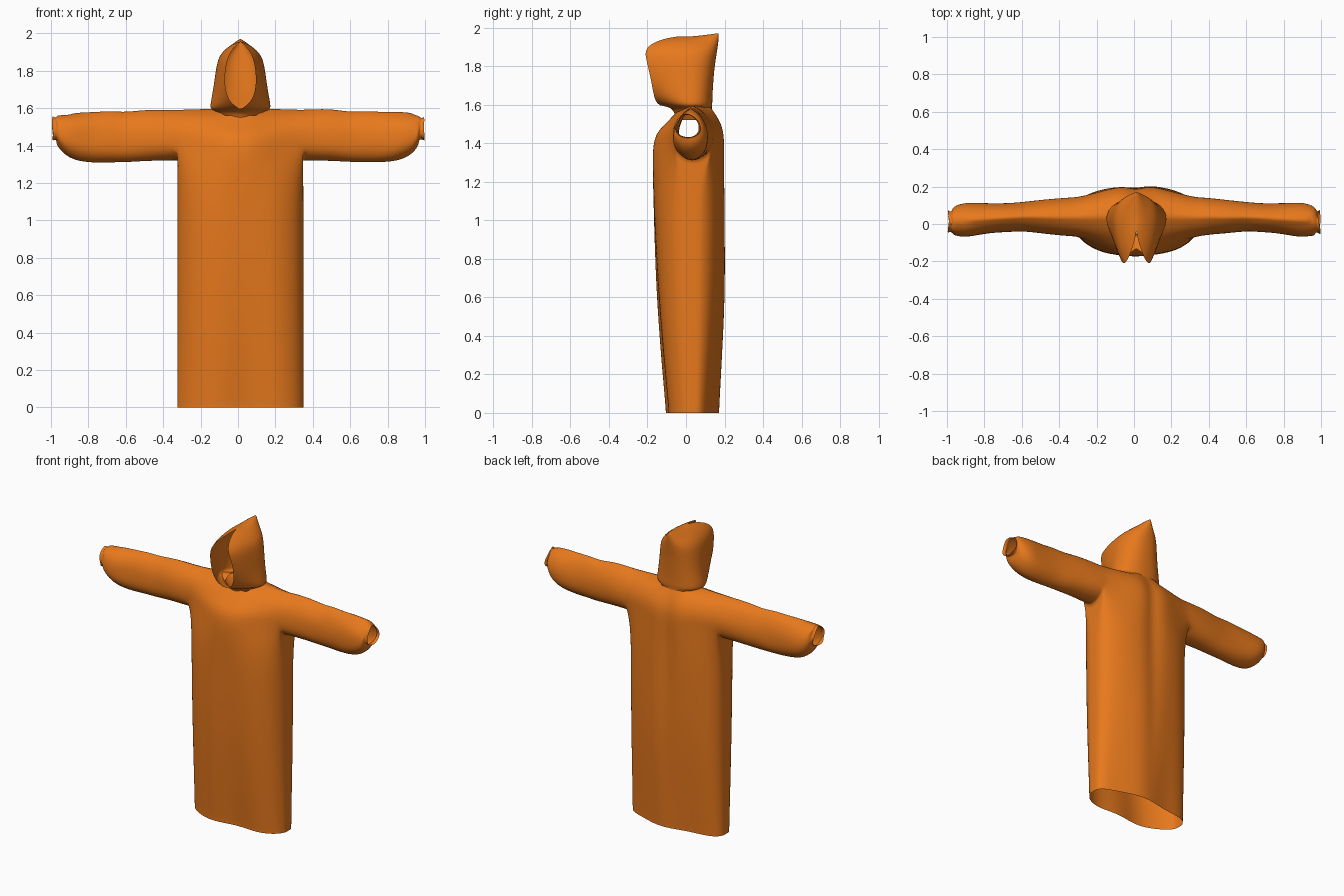
import bpy, bmesh, math, random
from mathutils import Vector

if "Cube" in bpy.data.objects:
    bpy.data.objects.remove(bpy.data.objects["Cube"])

random.seed(4)
cloth = bpy.data.materials.new("orange_cloth")
cloth.diffuse_color = (0.8, 0.19, 0.012, 1)
cloth.use_nodes = True
cloth.node_tree.nodes["Principled BSDF"].inputs["Base Color"].default_value = cloth.diffuse_color


def finish(bm, name, levels=2):
    bmesh.ops.remove_doubles(bm, verts=bm.verts, dist=0.0005)
    bmesh.ops.recalc_face_normals(bm, faces=bm.faces)
    for f in bm.faces:
        f.smooth = True
    me = bpy.data.meshes.new(name)
    bm.to_mesh(me)
    bm.free()
    ob = bpy.data.objects.new(name, me)
    bpy.context.collection.objects.link(ob)
    me.materials.append(cloth)
    sub = ob.modifiers.new("smooth", 'SUBSURF')
    sub.levels = sub.render_levels = levels
    return ob


def loft(bm, rows, closed=False, skip=None):
    vs = [[bm.verts.new(p) for p in r] for r in rows]
    for i in range(len(vs) - 1):
        n = len(vs[i])
        for j in range(n if closed else n - 1):
            if skip and skip(i, j):
                continue
            k = (j + 1) % n
            bm.faces.new((vs[i][j], vs[i][k], vs[i + 1][k], vs[i + 1][j]))


def lerp(a, b, t):
    return a + (b - a) * t


# Shoulder arch (y, z) from front to back, at the chest centre and at the sleeve
CENTRE = [(-.175, 1.36), (-.158, 1.45), (-.11, 1.497), (-.05, 1.56), (.04, 1.6),
          (.13, 1.585), (.184, 1.52), (.206, 1.45), (.206, 1.36)]
SLEEVE = [(-.065, 1.38), (-.067, 1.45), (-.055, 1.51), (-.022, 1.56), (.037, 1.592),
          (.092, 1.565), (.13, 1.51), (.145, 1.45), (.14, 1.38)]
UNDER = [(.1, 1.335), (.037, 1.315), (-.025, 1.335)]
# Below the chest: z, front y, back y
DROP = [(1.2, -.172, .203), (.9, -.165, .203), (.6, -.152, .2), (.3, -.128, .18),
        (.1, -.108, .166), (.015, -.1, .16), (.0, -.1, .16)]
MID, HALF, SEAM = .0125, .334, .037


def column(u):
    t = min(max((abs(u) - .05) / (HALF - .05), 0), 1)
    t = t * t * (3 - 2 * t) * .55 + t * .45
    dip = .022 * math.exp(-(u / .05) ** 2)
    arch = [(lerp(c[0], s[0], t) - (dip if i > 5 else 0), lerp(c[1], s[1], t))
            for i, (c, s) in enumerate(zip(CENTRE, SLEEVE))]
    s = (1 - (abs(u) / .341) ** 2.5) ** .42
    front, back = [], []
    for z, f, b in DROP:
        fold = .014 * math.sin(u * 15 + .8) * (1 - z / 1.3) * s
        front.append((lerp(SEAM, f, s) + fold, z))
        back.append((lerp(SEAM, b, s) + fold - dip * z / 1.3, z))
    return [Vector((MID + u, y, z)) for y, z in front[::-1] + arch + back]


# Body: front and back panels joined over the shoulders, with a neck hole
bm = bmesh.new()
right = [.05, .1, .16, .22, .28, .315, HALF]
us = [-u for u in right[::-1]] + [0] + right
nd = len(DROP)
cols = [column(u) for u in us]
loft(bm, cols, skip=lambda i, j: abs(us[i] + us[i + 1]) < .19 and j in (nd + 3, nd + 4))

# Side panels below the armpits
for side, col in ((-1, cols[0]), (1, cols[-1])):
    x = MID + side * HALF
    rows = [[col[nd]] + [Vector((x, y, z)) for y, z in UNDER[::-1]] + [col[nd + 8]]]
    for k in range(nd):
        a, b = col[nd - 1 - k], col[nd + 9 + k]
        rows.append([a] + [a.lerp(b, f) + Vector((side * .003, 0, 0)) for f in (.25, .5, .75)] + [b])
    loft(bm, rows)

# Sleeves: |x|, front, back, bottom, top; gathered into a ruffled cuff
STATIONS = [(.40, -.06, .14, 1.312, 1.592), (.50, -.05, .13, 1.311, 1.594),
            (.60, -.04, .12, 1.306, 1.578), (.68, -.043, .113, 1.302, 1.588),
            (.76, -.048, .11, 1.303, 1.582), (.84, -.062, .113, 1.31, 1.58),
            (.90, -.071, .115, 1.328, 1.575), (.945, -.066, .105, 1.365, 1.57),
            (.968, -.06, .09, 1.405, 1.562), (.974, -.042, .064, 1.43, 1.553),
            (.99, -.05, .072, 1.42, 1.558)]
base = SLEEVE + UNDER
for side in (-1, 1):
    rings = [[Vector((MID + side * HALF, y, z)) for y, z in base]]
    for k, (x, f, b, lo, hi) in enumerate(STATIONS):
        ring = []
        for y, z in base:
            u, v = (y + .067) / .212, (z - 1.315) / .277
            j = .009 if k > 7 else .004
            ring.append(Vector((side * (x + random.uniform(-j, j)),
                                lerp(f, b, u) + random.uniform(-j, j) * .8,
                                lerp(lo, hi, v) + random.uniform(-j, j) * .8)))
        rings.append(ring)
    loft(bm, rings, closed=True)

bmesh.ops.remove_doubles(bm, verts=bm.verts, dist=0.0005)
# Stitched seam along the sleeve tops, and crisp armpits
crease = bm.edges.layers.float.new("crease_edge")
for e in bm.edges:
    if all(v.co.z > 1.57 and .02 < v.co.y < .055 for v in e.verts):
        e[crease] = .6
    if all(abs(abs(v.co.x - MID) - HALF) < .001 and 1.3 < v.co.z < 1.385 for v in e.verts):
        e[crease] = .9
finish(bm, "robe")

# Hood: stacked open curves; z, half width, front y, back y, opening half width
LEVELS = [(1.52, .09, -.06, .14, 0), (1.58, .125, -.075, .135, 0),
          (1.592, .158, -.125, .135, .0), (1.606, .164, -.15, .138, .02),
          (1.635, .16, -.165, .138, .06), (1.71, .146, -.178, .142, .085),
          (1.80, .134, -.197, .15, .082), (1.86, .122, -.213, .16, .07),
          (1.895, .102, -.205, .165, .055), (1.925, .07, -.165, .17, .034),
          (1.945, .036, -.10, .172, .012), (1.953, .014, -.05, .17, .002),
          (1.955, 0, -.035, .165, 0)]
bm = bmesh.new()
rows = []
for z, w, f, b, g in LEVELS:
    half = [(g, f), (lerp(g, w, .55), lerp(f, .03, .3)), (w * .95, lerp(f, .03, .7)),
            (w * 1.02, .04), (w * .84, lerp(.03, b, .65)), (w * .42, lerp(.03, b, .96))]
    tip = .014 if z > 1.93 else 0
    pts = [(-x, y) for x, y in half] + [(0, b)] + half[::-1]
    rows.append([Vector((.013 + x, y, z + tip * max(0, y - .05) / .1)) for x, y in pts])
loft(bm, rows)
finish(bm, "hood")
